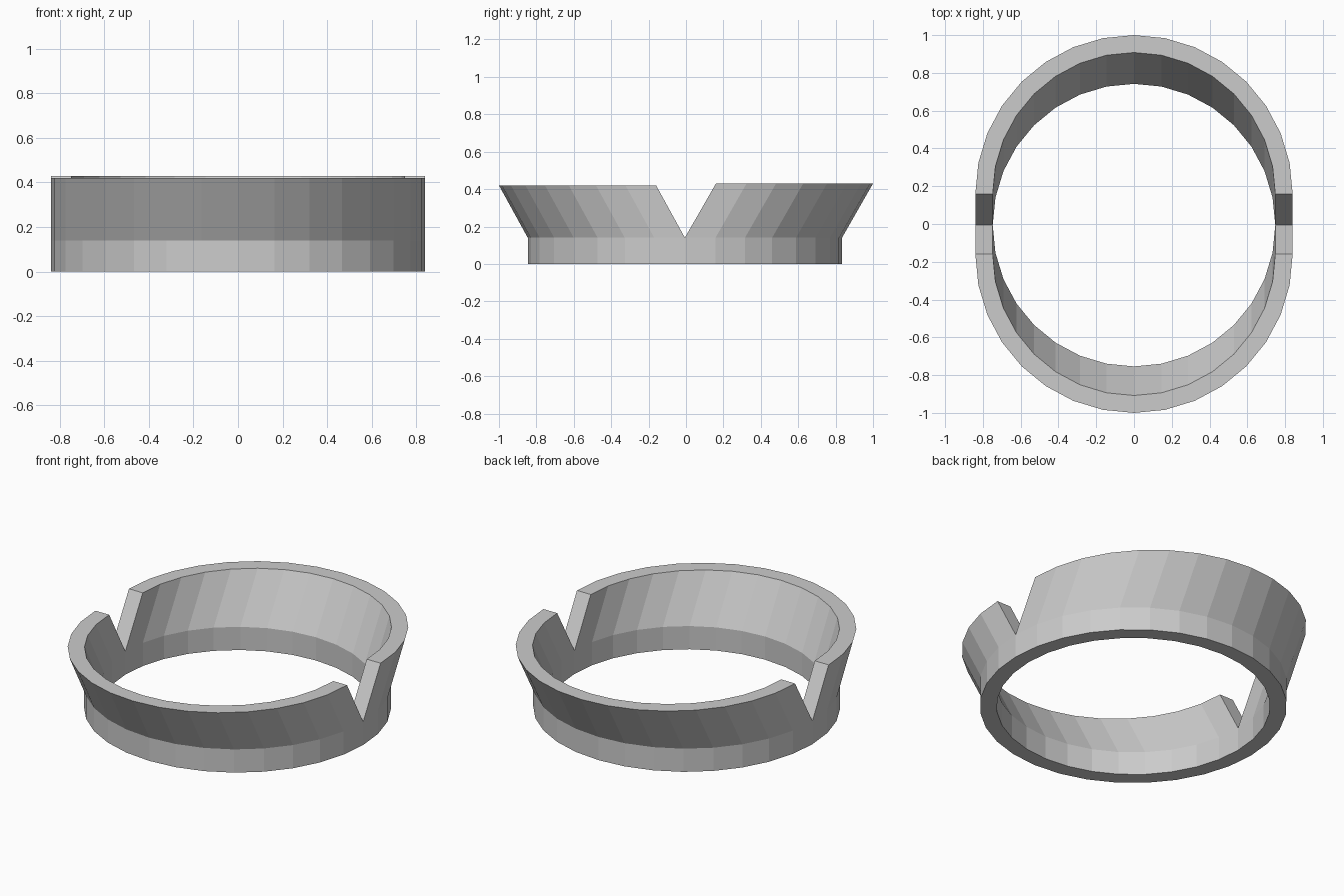
import bpy, bmesh
from math import pi, sin, cos

if "Cube" in bpy.data.objects:
    bpy.data.objects.remove(bpy.data.objects["Cube"])

R_OUT, R_IN, SEGS = 0.84, 0.748, 32
CY = -0.006        # centre of the base ring in y
BASE = 0.14        # height of the plain base ring


def half_points(bm, radius, start, dy, z):
    """Half circle of vertices, shifted in y."""
    n = SEGS // 2
    return [bm.verts.new((radius * cos(start + pi * i / n),
                          CY + dy + radius * sin(start + pi * i / n), z))
            for i in range(n + 1)]


def add_half(bm, start, dy, top):
    """Half of the ring: upright base, then a wall leaning outwards."""
    levels = [(0, 0), (0, BASE), (dy, top)]
    outer = [half_points(bm, R_OUT, start, d, z) for d, z in levels]
    inner = [half_points(bm, R_IN, start, d, z) for d, z in levels]
    # closed cross-section loop, outer side up and inner side down
    loop = outer + inner[::-1]
    for k in range(6):
        a, b = loop[k], loop[(k + 1) % 6]
        for i in range(SEGS // 2):
            bm.faces.new((a[i], a[i + 1], b[i + 1], b[i]))
    # slanted end faces forming the V notches
    for i in (0, -1):
        bm.faces.new((outer[1][i], outer[2][i], inner[2][i], inner[1][i]))


bm = bmesh.new()
add_half(bm, 0, 0.166, 0.43)      # back half
add_half(bm, pi, -0.154, 0.42)    # front half
bmesh.ops.remove_doubles(bm, verts=bm.verts, dist=1e-4)
bmesh.ops.recalc_face_normals(bm, faces=bm.faces)

mesh = bpy.data.meshes.new("split_flared_ring")
bm.to_mesh(mesh)
bm.free()
ring = bpy.data.objects.new("split_flared_ring", mesh)
bpy.context.collection.objects.link(ring)
